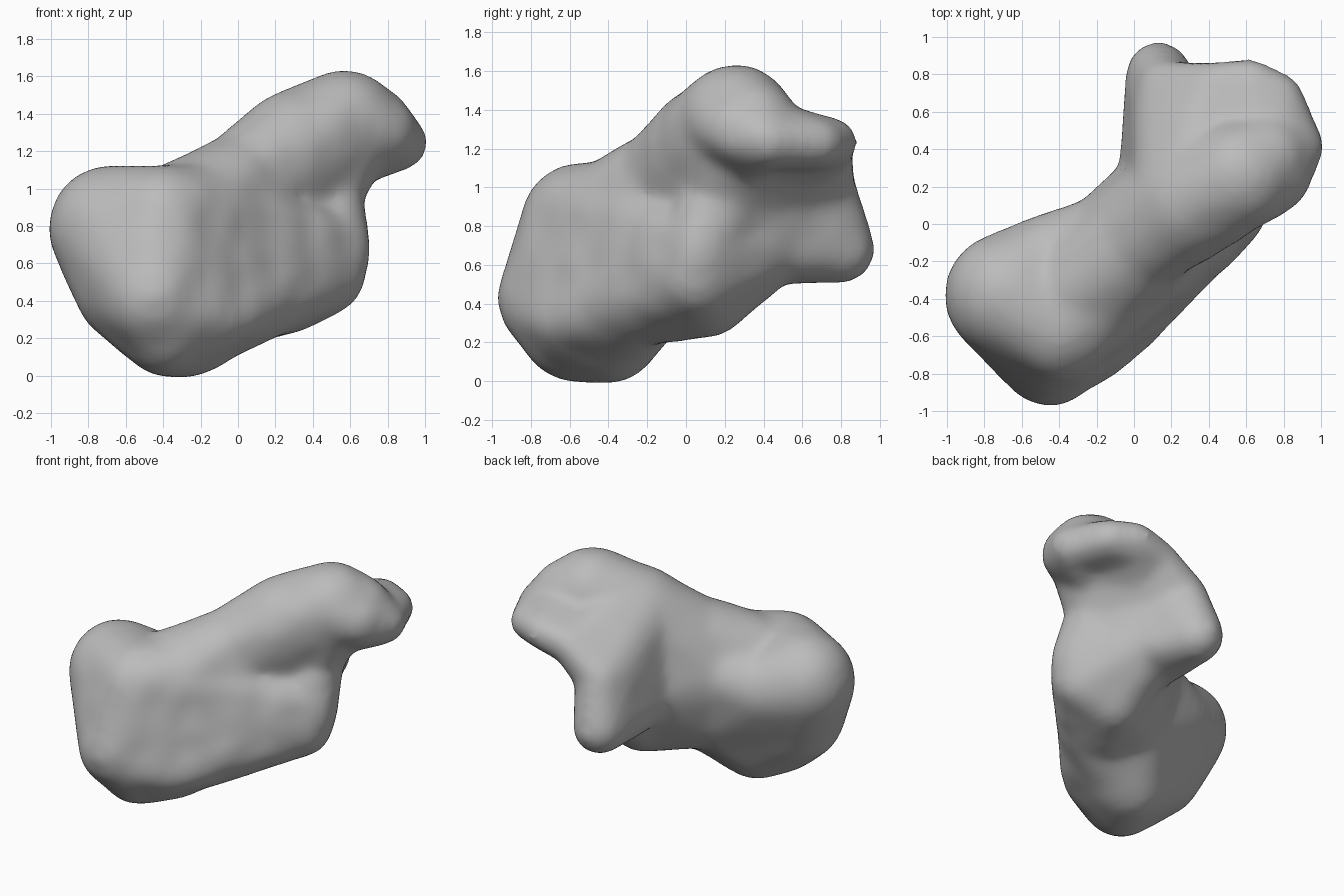
import bpy
import bmesh
from mathutils import Vector, noise

cube = bpy.data.objects.get("Cube")
if cube:
    bpy.data.objects.remove(cube, do_unlink=True)

# Landmarks of the bone: centre and radius of the rounded mass at each one
MASSES = {
    # heel
    "heel_top": (-0.68, -0.38, 0.79, 0.32),
    "heel_outer_top": (-0.40, -0.56, 0.84, 0.27),
    "heel_back": (-0.42, -0.62, 0.60, 0.28),
    "heel_tip": (-0.45, -0.70, 0.42, 0.26),
    "heel_inner": (-0.57, -0.46, 0.47, 0.29),
    "heel_base": (-0.29, -0.40, 0.24, 0.24),
    "heel_base_back": (-0.38, -0.58, 0.25, 0.24),
    "heel_outer": (-0.13, -0.60, 0.32, 0.17),
    "heel_core": (-0.40, -0.45, 0.78, 0.30),
    "heel_medial": (-0.45, -0.21, 0.74, 0.25),
    # upper ridge
    "ridge_back": (-0.20, -0.40, 0.87, 0.25),
    "ridge_mid": (0.03, -0.10, 1.03, 0.26),
    "ridge_front": (0.30, 0.12, 1.21, 0.30),
    "peak": (0.57, 0.26, 1.34, 0.28),
    # body
    "inner_wall": (-0.15, -0.09, 0.82, 0.23),
    "inner_low": (-0.10, -0.15, 0.50, 0.22),
    "core": (0.17, 0.20, 0.75, 0.24),
    "outer_low": (0.15, -0.25, 0.42, 0.20),
    "keel": (0.27, 0.11, 0.44, 0.20),
    "outer_front": (0.45, 0.05, 0.54, 0.21),
    "tubercle": (0.52, 0.07, 0.69, 0.18),
    # shelf
    "shelf_root": (0.60, 0.40, 1.26, 0.16),
    "shelf_side": (0.77, 0.26, 1.30, 0.17),
    "shelf_crown": (0.70, 0.35, 1.32, 0.22),
    "shelf_tip": (0.88, 0.42, 1.24, 0.12),
    "shelf_corner": (0.78, 0.68, 1.23, 0.11),
    "shelf_end": (0.62, 0.77, 1.24, 0.10),
    "shelf_inner": (0.41, 0.74, 1.18, 0.11),
    "shelf_under": (0.62, 0.30, 1.15, 0.13),
    "shelf_under_end": (0.42, 0.58, 1.10, 0.13),
    # neck and front process
    "neck_outer": (0.42, 0.20, 0.97, 0.22),
    "neck_inner": (0.20, 0.60, 0.98, 0.20),
    "neck_end": (0.18, 0.72, 1.00, 0.14),
    "process": (0.13, 0.80, 0.68, 0.16),
    "saddle": (0.25, 0.45, 0.73, 0.20),
}

# Each part is the tight skin around a few masses
PARTS = [
    "heel_top heel_outer_top heel_back heel_tip heel_inner heel_base heel_base_back heel_outer",
    "heel_top heel_medial heel_inner heel_core",
    "heel_medial heel_core inner_wall ridge_back",
    "heel_medial heel_inner heel_base inner_low inner_wall",
    "heel_outer_top heel_outer heel_back heel_core ridge_back outer_low",
    "heel_core ridge_back ridge_mid inner_wall inner_low outer_low core",
    "heel_outer ridge_back outer_low keel outer_front tubercle inner_low core",
    "heel_base heel_outer inner_low outer_low",
    "ridge_mid ridge_front neck_outer core inner_wall",
    "ridge_front peak neck_outer",
    "peak shelf_crown shelf_side shelf_root",
    "shelf_crown shelf_side shelf_tip shelf_root",
    "shelf_root shelf_side shelf_tip shelf_corner shelf_end shelf_inner",
    "shelf_root shelf_side shelf_tip shelf_under",
    "shelf_root shelf_under shelf_under_end shelf_inner shelf_end",
    "shelf_under shelf_under_end neck_outer neck_inner",
    "ridge_front neck_inner neck_end shelf_inner core",
    "neck_outer neck_inner core ridge_front",
    "neck_outer core outer_front tubercle keel",
    "neck_inner neck_end process saddle core",
    "saddle core tubercle outer_front keel",
    "saddle neck_inner neck_outer core",
]


def ball_directions():
    bm = bmesh.new()
    bmesh.ops.create_icosphere(bm, subdivisions=3, radius=1)
    dirs = [v.co.normalized() for v in bm.verts]
    bm.free()
    return dirs


def add_skin(target, names, dirs):
    """Append the convex skin around the named masses to a bmesh."""
    bm = bmesh.new()
    for name in names.split():
        x, y, z, r = MASSES[name]
        for d in dirs:
            bm.verts.new(Vector((x, y, z)) + d * r)
    bmesh.ops.convex_hull(bm, input=bm.verts[:])
    loose = [v for v in bm.verts if not v.link_faces]
    bmesh.ops.delete(bm, geom=loose, context="VERTS")
    bmesh.ops.recalc_face_normals(bm, faces=bm.faces[:])
    part = bpy.data.meshes.new("part")
    bm.to_mesh(part)
    bm.free()
    target.from_mesh(part)
    bpy.data.meshes.remove(part)


# Gather all parts in one mesh
dirs = ball_directions()
whole = bmesh.new()
for names in PARTS:
    add_skin(whole, names, dirs)
mesh = bpy.data.meshes.new("heel_bone")
whole.to_mesh(mesh)
whole.free()
bone = bpy.data.objects.new("heel_bone", mesh)
bpy.context.scene.collection.objects.link(bone)

# Fuse the parts and soften the joins
fuse = bone.modifiers.new("fuse", "REMESH")
fuse.mode = "VOXEL"
fuse.voxel_size = 0.028
soften = bone.modifiers.new("soften", "SMOOTH")
soften.factor = 0.5
soften.iterations = 22
bpy.context.view_layer.update()
fused = bpy.data.meshes.new_from_object(
    bone.evaluated_get(bpy.context.evaluated_depsgraph_get()))
bone.modifiers.clear()
bone.data = fused
bpy.data.meshes.remove(mesh)
fused.name = "heel_bone"

# Restore the softened volume and roughen the outer wall slightly
bm = bmesh.new()
bm.from_mesh(fused)
bm.normal_update()
outward = Vector((1, -1, 0)).normalized()
moves = []
for v in bm.verts:
    wall = max(0, v.normal.dot(outward))
    bump = noise.noise(v.co * 5) * (0.003 + 0.01 * wall)
    moves.append(v.normal * (0.018 + bump))
for v, move in zip(bm.verts, moves):
    v.co += move
for face in bm.faces:
    face.smooth = True
bm.to_mesh(fused)
bm.free()

# Plain grey
grey = bpy.data.materials.new("bone_grey")
grey.use_nodes = True
colour = (0.5, 0.5, 0.5, 1)
grey.diffuse_color = colour
grey.node_tree.nodes["Principled BSDF"].inputs["Base Color"].default_value = colour
fused.materials.clear()
fused.materials.append(grey)
